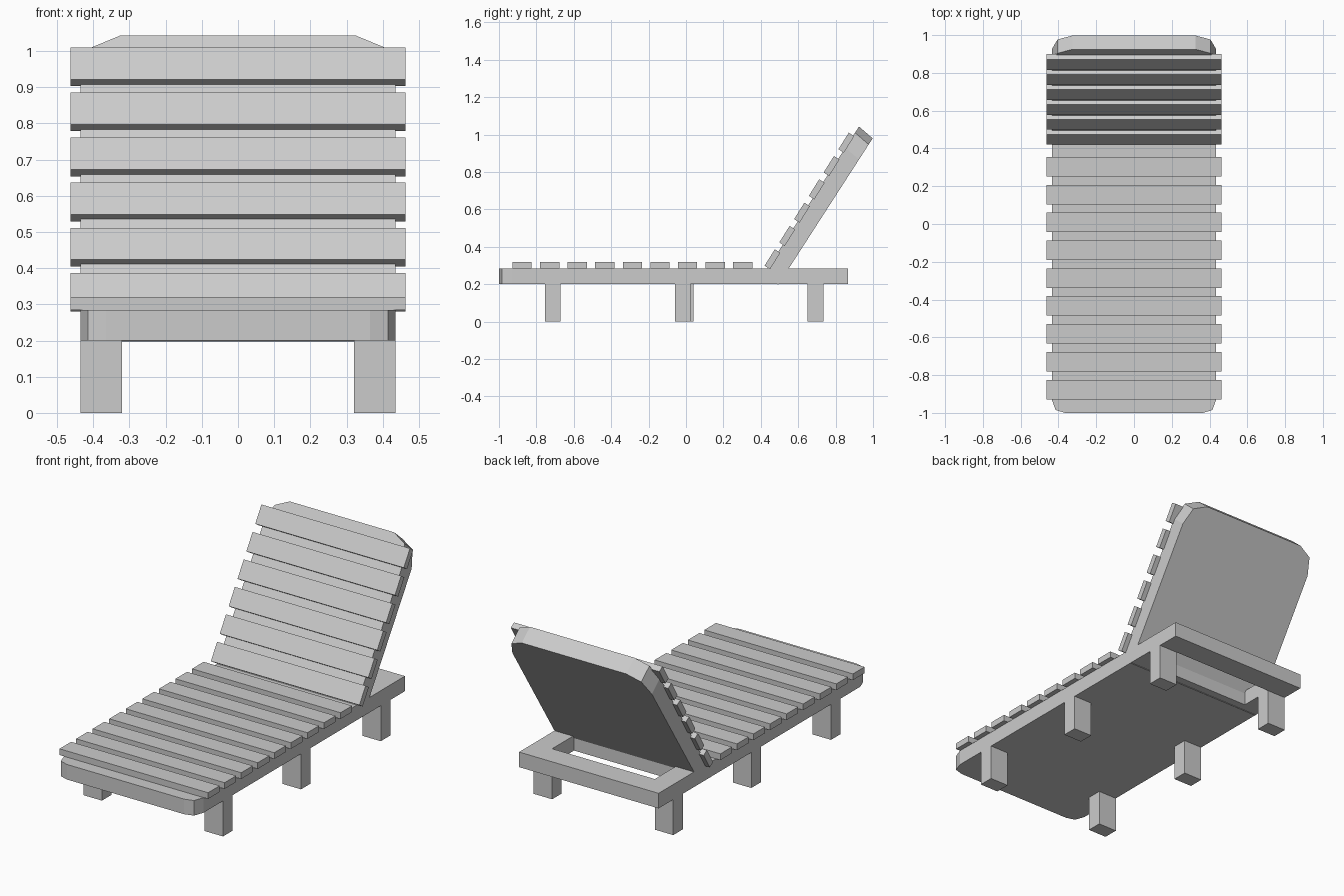
import bpy, bmesh
from mathutils import Vector

if "Cube" in bpy.data.objects:
    bpy.data.objects.remove(bpy.data.objects["Cube"])


def prism(name, outline, offset):
    """Extrude a closed 3D outline along an offset vector."""
    bm = bmesh.new()
    face = bm.faces.new([bm.verts.new(p) for p in outline])
    ext = bmesh.ops.extrude_face_region(bm, geom=[face], use_keep_orig=True)
    verts = [g for g in ext["geom"] if isinstance(g, bmesh.types.BMVert)]
    bmesh.ops.translate(bm, verts=verts, vec=Vector(offset))
    bmesh.ops.recalc_face_normals(bm, faces=bm.faces[:])
    me = bpy.data.meshes.new(name)
    bm.to_mesh(me)
    bm.free()
    ob = bpy.data.objects.new(name, me)
    bpy.context.collection.objects.link(ob)
    return ob


def box(name, x0, x1, y0, y1, z0, z1):
    return prism(name, [(x0, y0, z0), (x1, y0, z0), (x1, y1, z0), (x0, y1, z0)],
                 (0, 0, z1 - z0))


def mirrored(half):
    """Complete a right-half outline of (x, v) points."""
    return half + [(-x, v) for x, v in reversed(half)]


HW = 0.435      # half width of frame
SW = 0.463      # half width of slats
Z0, Z1 = 0.20, 0.285

# bed frame: faceted front corners, opening behind the backrest
frame_half = [(0.365, -1.0), (0.415, -0.985), (HW, -0.93), (HW, 0.865)]
frame = prism("bed_frame", [(x, y, Z0) for x, y in mirrored(frame_half)],
              (0, 0, Z1 - Z0))
cutter = box("opening_cutter", -0.32, 0.32, 0.54, 0.735, 0.1, 0.4)
cutter.hide_render = True
cutter.hide_set(True)
cut = frame.modifiers.new("opening", 'BOOLEAN')
cut.operation = 'DIFFERENCE'
cut.solver = 'EXACT'
cut.object = cutter

# legs: middle pair slightly staggered
for side, label, mid in ((1, "right", -0.06), (-1, "left", -0.045)):
    xa, xb = sorted((side * 0.32, side * HW))
    for pos, y in (("front", -0.755), ("middle", mid), ("rear", 0.65)):
        box(f"{pos}_{label}_leg", xa, xb, y, y + 0.085, 0, Z0)

# seat slats
for i in range(9):
    y = -0.928 + i * 0.1475
    box(f"seat_slat_{i + 1}", -SW, SW, y, y + 0.103, Z1, 0.32)

# reclined backrest panel with faceted top corners
SLOPE = 0.645   # y run per unit of z
TOP_Y, TOP_Z = 0.925, 1.043
back_half = [(HW, 0.26), (HW, 0.93), (0.405, 1.01), (0.325, TOP_Z)]
prism("backrest_panel",
      [(x, TOP_Y + (z - TOP_Z) * SLOPE, z) for x, z in mirrored(back_half)],
      (0.0, 0.073, -0.063))

# backrest slats
for i in range(6):
    y, z = 0.42 + i * 0.079, 0.299 + i * 0.1246
    prism(f"backrest_slat_{i + 1}",
          [(-SW, y, z), (-SW, y + 0.055, z + 0.088),
           (-SW, y + 0.084, z + 0.069), (-SW, y + 0.029, z - 0.019)],
          (2 * SW, 0, 0))
